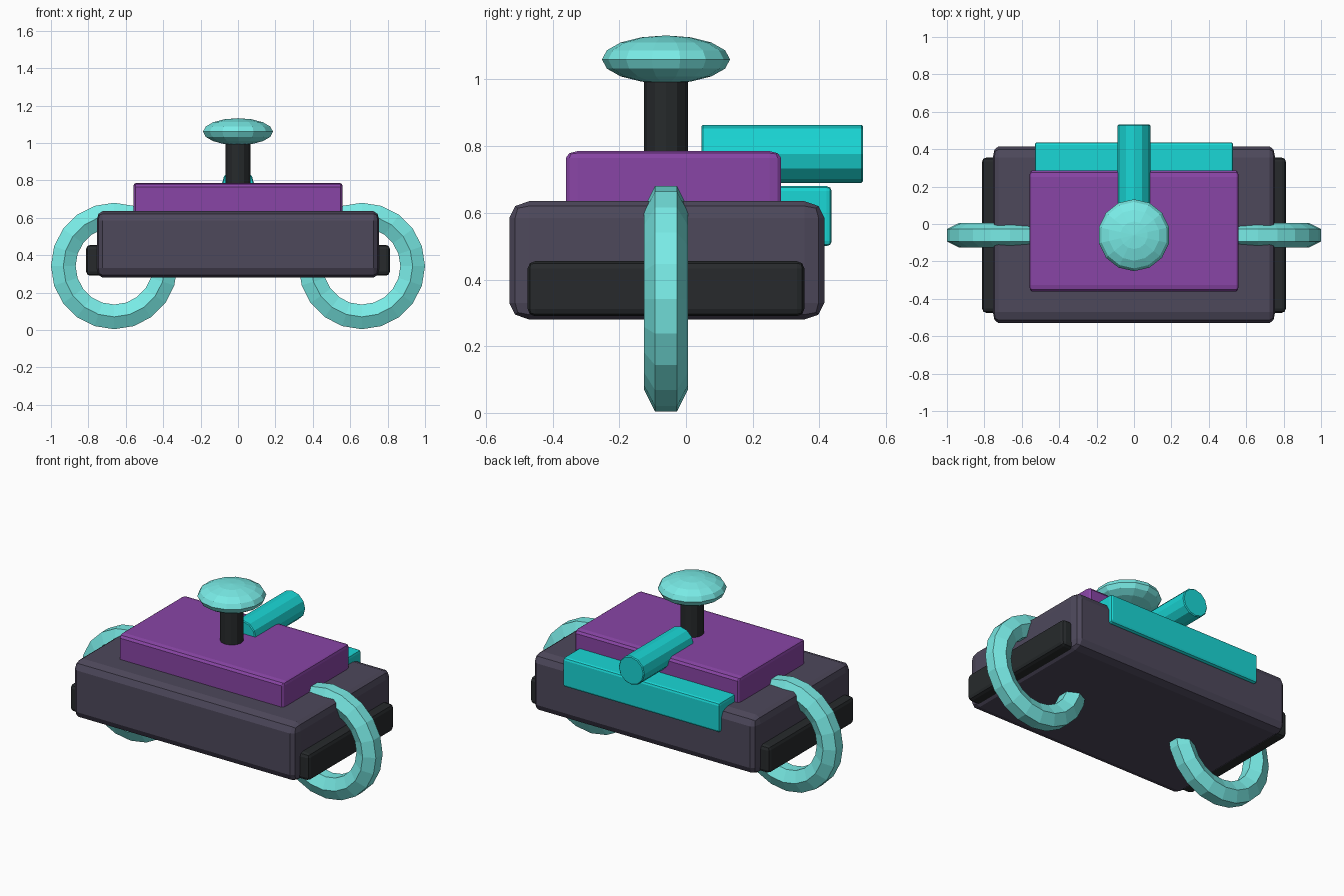
import bpy, bmesh
from math import cos, sin, tau
from mathutils import Matrix, Vector

if "Cube" in bpy.data.objects:
    bpy.data.objects.remove(bpy.data.objects["Cube"])


def material(name, rgb):
    m = bpy.data.materials.new(name)
    m.diffuse_color = (*rgb, 1)
    m.use_nodes = True
    m.node_tree.nodes["Principled BSDF"].inputs["Base Color"].default_value = m.diffuse_color
    return m


SLATE = material("slate", (0.075, 0.065, 0.105))
BLACK = material("black", (0.02, 0.023, 0.025))
PURPLE = material("purple", (0.25, 0.06, 0.38))
TEAL = material("teal", (0.01, 0.68, 0.67))
AQUA = material("aqua", (0.19, 0.83, 0.79))


def finish(name, bm, mat):
    bmesh.ops.recalc_face_normals(bm, faces=bm.faces)
    me = bpy.data.meshes.new(name)
    bm.to_mesh(me)
    bm.free()
    me.materials.append(mat)
    ob = bpy.data.objects.new(name, me)
    bpy.context.collection.objects.link(ob)
    return ob


def box(name, lo, hi, bevel, mat, segments=2):
    """Box between two corners with a separate bevel width per axis."""
    lo, hi, b = Vector(lo), Vector(hi), Vector(bevel)
    size = [(hi[i] - lo[i]) / b[i] for i in range(3)]
    bm = bmesh.new()
    bmesh.ops.create_cube(bm, size=1, matrix=Matrix.Diagonal((*size, 1)))
    bmesh.ops.bevel(bm, geom=bm.edges[:], offset=1, segments=segments,
                    profile=0.5, affect='EDGES')
    bmesh.ops.scale(bm, vec=b, verts=bm.verts)
    bmesh.ops.translate(bm, vec=(lo + hi) / 2, verts=bm.verts)
    return finish(name, bm, mat)


def cylinder(name, radius, length, center, mat, axis='Z', sides=12):
    bm = bmesh.new()
    bmesh.ops.create_cone(bm, cap_ends=True, segments=sides, radius1=radius,
                          radius2=radius, depth=length)
    rims = [e for e in bm.edges if abs(e.verts[0].co.z - e.verts[1].co.z) < 1e-5]
    bmesh.ops.bevel(bm, geom=rims, offset=0.005, segments=1, affect='EDGES')
    if axis == 'Y':
        bmesh.ops.rotate(bm, matrix=Matrix.Rotation(tau / 4, 3, 'X'), verts=bm.verts)
    bmesh.ops.translate(bm, vec=center, verts=bm.verts)
    return finish(name, bm, mat)


def ring(name, center, major, tube, mat, sides=20):
    """Upright faceted ring with a six-sided tube."""
    profile = [(1, -.5), (1, .5), (0, 1), (-1, .5), (-1, -.5), (0, -1)]
    bm = bmesh.new()
    loops = []
    for i in range(sides):
        a = tau * i / sides
        loops.append([bm.verts.new(Vector(center) + Vector((
            (major + r * tube) * cos(a), y * tube, (major + r * tube) * sin(a))))
            for r, y in profile])
    for i in range(sides):
        p, q = loops[i], loops[(i + 1) % sides]
        for j in range(6):
            k = (j + 1) % 6
            bm.faces.new((p[j], p[k], q[k], q[j]))
    return finish(name, bm, mat)


# Main slab and raised deck
box("body", (-.755, -.53, .28), (.755, .415, .635), (.03, .06, .05), SLATE)
box("upper_deck", (-.56, -.36, .5), (.56, .285, .785), (.012, .035, .02), PURPLE)

# Side plates and rings
for side, s in (("left", -1), ("right", 1)):
    xs = sorted((s * .65, s * .812))
    box(side + "_side_plate", (xs[0], -.475, .29), (xs[1], .355, .455),
        (.022, .022, .022), BLACK)
    ring(side + "_ring", (s * .662, -.06, .342), .272, .066, AQUA)

# Rear bar and horizontal tube
box("rear_bar", (-.53, .2, .5), (.53, .437, .68), (.01, .015, .015), TEAL)
cylinder("rear_tube", .087, .485, (0, .2885, .777), TEAL, axis='Y')

# Post with flattened knob
cylinder("post", .066, .46, (0, -.06, .83), BLACK)
bm = bmesh.new()
bmesh.ops.create_uvsphere(bm, u_segments=14, v_segments=8, radius=1)
bmesh.ops.scale(bm, vec=(.192, .192, .072), verts=bm.verts)
bmesh.ops.translate(bm, vec=(0, -.06, 1.06), verts=bm.verts)
finish("knob", bm, AQUA)
